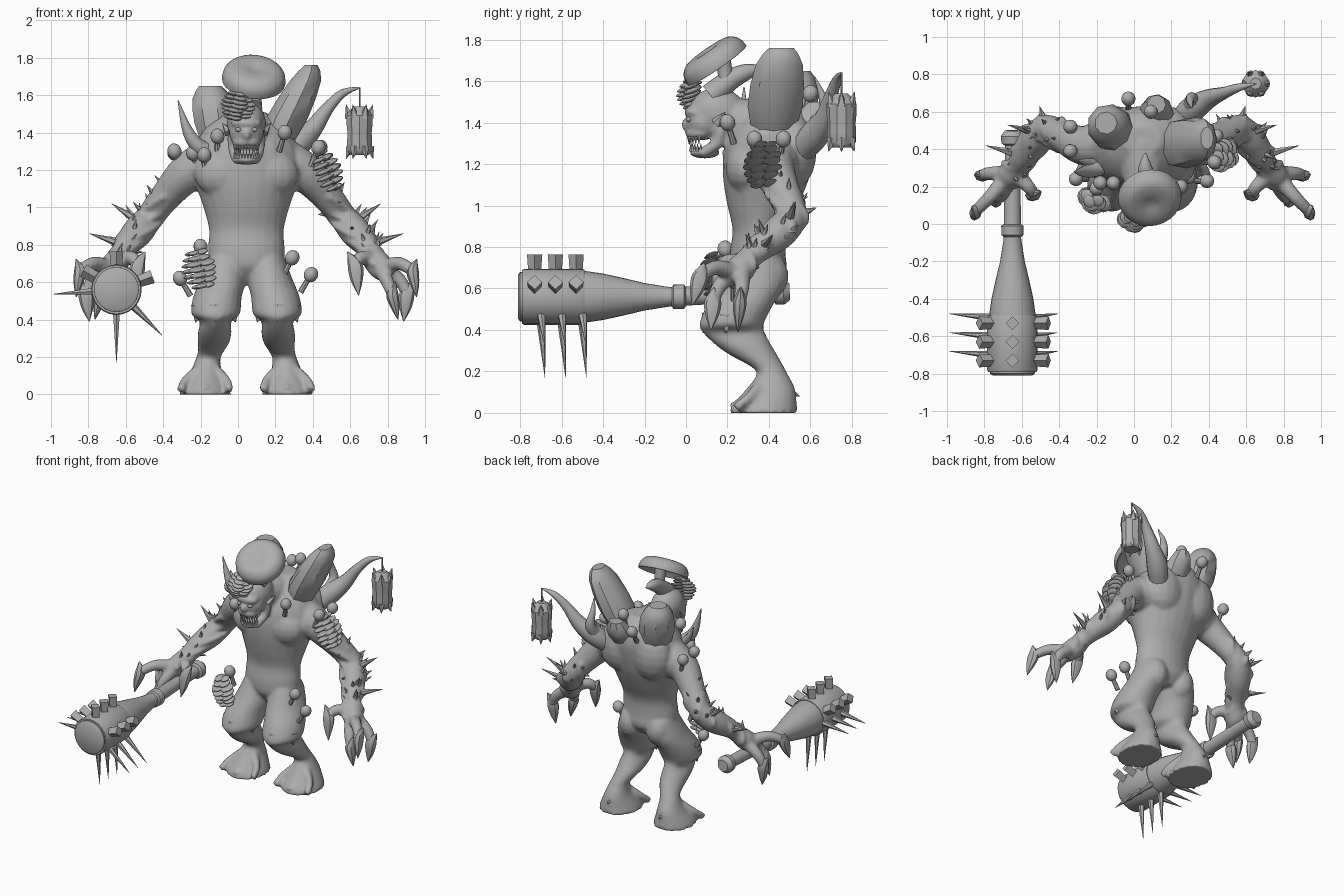
import bpy, bmesh, random
from math import sin, cos, pi, radians
from mathutils import Vector, Matrix, Euler

random.seed(4)
if "Cube" in bpy.data.objects:
    bpy.data.objects.remove(bpy.data.objects["Cube"])
MIDDLE = .045  # x of the body's mirror plane
clay = bpy.data.materials.new("clay_grey")
clay.use_nodes = True
clay.diffuse_color = (.42, .42, .42, 1)
clay.node_tree.nodes["Principled BSDF"].inputs["Base Color"].default_value = clay.diffuse_color

def smooth_path(points, steps):
    """Catmull-Rom resampling of points that carry their own radii."""
    rows = [Vector(p if len(p) == 5 else (*p, p[3])) for p in points]
    ends, result = [rows[0]] + rows + [rows[-1]], []
    for a, b, c, d in zip(ends, ends[1:], ends[2:], ends[3:]):
        for t in [i / steps for i in range(steps)]:
            result.append(b + (c - a) * (t / 2) + (a * 2 - b * 5 + c * 4 - d) * (t * t / 2)
                          + (b * 3 - a - c * 3 + d) * (t ** 3 / 2))
    return result + [rows[-1]]

def tube(bm, points, sides=16, steps=4, level=False):
    """Loft through (x, y, z, radius[, second radius]); level keeps rings horizontal."""
    rows = smooth_path(points, steps)
    centres = [Vector(r[:3]) for r in rows]
    run = centres[-1] - centres[0]
    axis = min(range(3), key=lambda i: abs(run[i]))
    reference = Vector([float(i == axis) for i in range(3)])
    rings = []
    for i, (row, centre) in enumerate(zip(rows, centres)):
        u, v = Vector((1, 0, 0)), Vector((0, 1, 0))
        if not level:
            tangent = centres[min(i + 1, len(rows) - 1)] - centres[max(i - 1, 0)]
            u = tangent.cross(reference).normalized()
            v = tangent.cross(u).normalized()
        angles = [k * 2 * pi / sides for k in range(sides)]
        rings.append([bm.verts.new(centre + u * row[3] * cos(a) + v * row[4] * sin(a)) for a in angles])
    for low, high in zip(rings, rings[1:]):
        for k in range(sides):
            bm.faces.new((low[k - 1], low[k], high[k], high[k - 1]))
    bm.faces.new(rings[0][::-1])
    bm.faces.new(rings[-1])

def ball(bm, place, size, turn=(0, 0, 0), detail=16):
    matrix = Matrix.LocRotScale(Vector(place), Euler(turn), Vector(size))
    bmesh.ops.create_uvsphere(bm, u_segments=detail, v_segments=detail // 2 + 1, radius=1, matrix=matrix)

def spike(bm, base, tip, radius, sides=6):
    tube(bm, [(*base, radius), (*tip, .001)], sides, 1)

def finish(name, bm, angle=40):
    bmesh.ops.recalc_face_normals(bm, faces=bm.faces)
    mesh = bpy.data.meshes.new(name)
    bm.to_mesh(mesh)
    mesh.materials.append(clay)
    mesh.shade_smooth()
    mesh.set_sharp_from_angle(angle=radians(angle))
    bpy.context.collection.objects.link(bpy.data.objects.new(name, mesh))

def sided(points, side):
    return [(MIDDLE + side * p[0], *p[1:]) for p in points]

# Body profiles, with x measured from the mirror plane
torso = [(0, .35, .61, .08, .08), (0, .35, .68, .19, .135), (0, .345, .77, .205, .135), (0, .355, .88, .20, .13),
         (0, .37, 1, .23, .17), (0, .385, 1.12, .27, .205), (0, .40, 1.24, .295, .22), (0, .42, 1.35, .265, .21),
         (0, .44, 1.44, .205, .16), (0, .45, 1.51, .10, .08)]
leg = [(.11, .35, .74, .09, .12), (.125, .32, .62, .12, .155), (.155, .26, .52, .13, .16), (.165, .22, .43, .13, .155),
       (.165, .23, .39, .085, .15), (.17, .275, .33, .09, .135), (.175, .325, .28, .085, .115),
       (.19, .385, .23, .07, .083), (.205, .415, .19, .066, .073), (.215, .41, .12, .085, .115),
       (.22, .38, .04, .125, .155), (.22, .375, 0, .14, .165)]
arm = [(.20, .42, 1.25, .12), (.32, .42, 1.18, .105), (.43, .47, 1.06, .083), (.515, .51, .95, .075), (.58, .45, .87, .083),
       (.64, .36, .80, .068), (.67, .31, .75, .058), (.71, .26, .69, .07), (.74, .22, .64, .05)]
# Each finger: knuckle, middle joint, claw root, claw tip
fingers = [[(.67, .26, .72), (.61, .20, .73), (.58, .16, .69), (.60, .13, .53)],
           [(.72, .22, .67), (.75, .16, .61), (.78, .13, .54), (.81, .12, .40)],
           [(.74, .23, .68), (.82, .14, .70), (.89, .07, .66), (.91, .03, .52)],
           [(.74, .27, .67), (.82, .27, .61), (.86, .26, .54), (.84, .25, .39)]]
# Larger barbs along the arm: base, tip, radius
barbs = [[(.52, .53, .95), (.55, .63, .99), .035], [(.65, .37, .80), (.84, .42, .86), .03],
         [(.57, .49, .92), (.72, .53, 1.02), .03], [(.41, .45, 1.08), (.49, .46, 1.17), .03], [(.09, .15, 1.40), (.13, .19, 1.45), .03]]
body, claws, thorns = bmesh.new(), bmesh.new(), bmesh.new()
tube(body, sided(torso, 1), 24, level=True)
tube(body, sided([(0, .42, 1.38, .14), (0, .30, 1.40, .12), (0, .19, 1.42, .09)], 1))
# Skull, face, brow, nose, upper lip and jaw
for place, size in (((.15, 1.45), (.105, .14, .12)), ((.09, 1.40), (.095, .09, .08)), ((.04, 1.45), (.085, .05, .03)),
                    ((.0, 1.39), (.022, .025, .03)), ((.07, 1.345), (.08, .075, .03)), ((.09, 1.255), (.07, .075, .028))):
    ball(body, (MIDDLE, *place), size)
for side in (-1, 1):
    tube(body, sided(leg, side), 20, level=True)
    tube(body, sided(arm, side))
    tube(body, sided([(.07, .17, 1.38, .035), (.065, .15, 1.30, .03), (.05, .07, 1.25, .025)], side))
    # Chest, buttock, shoulder and shoulder-blade masses
    for place, size in (((.12, .29, 1.18), (.16, .10, .13)), ((.11, .385, .66), (.095, .11, .12)),
                        ((.25, .42, 1.21), (.12, .125, .125)), ((.13, .52, 1.26), (.15, .11, .18))):
        ball(body, sided([place], side)[0], size)
    # Splayed toes joined by webbing, and a heel spur
    for toe, reach in ((.09, .24), (.22, .22), (.35, .24)):
        tube(body, sided([(.21, .39, .16, .04), (toe * .8 + .04, .31, .08, .025), (toe, reach, .024, .023)], side), 10)
    spike(claws, *sided([(.21, .48, .11), (.21, .55, .08)], side), .03)
    # Fingers, each ending in a broad leaf-shaped claw
    for knuckle, joint, root, tip in fingers:
        tube(body, sided([(*knuckle, .045), (*joint, .037), (*root, .032)], side), 10)
        back, point = Vector(root), Vector(tip)
        barb = back + (back - point) * .45 + Vector((.03 if root[0] > .7 else -.03, 0, 0))
        tube(claws, sided([(*barb, .003), (*back, .040, .032), (*back.lerp(point, .5), .032, .024), (*point, .002)], side), 8)
    # Vines twisting down the arm
    for phase in range(4):
        vine = [(row[0] + cos(phase * 1.6 + i * .4) * row[3], row[1] + sin(phase * 1.6 + i * .4) * row[3], row[2], .018)
                for i, row in enumerate(smooth_path(arm, 3)[6:-3])]
        tube(body, sided(vine, side), 8, 2)
    # Barbs, ears, scattered thorns and knee cuff points
    for base, tip, radius in barbs:
        spike(thorns, *sided([base, tip], side), radius)
    for row in smooth_path(arm, 5)[9:-6]:
        centre = Vector(row[:3])
        out = Vector((random.uniform(-1, 1), random.uniform(-.6, 1), random.uniform(-.3, 1))).normalized()
        tip = centre + out * (row[3] + random.uniform(.02, .06)) + Vector((0, 0, .02))
        spike(thorns, *sided([centre + out * row[3] * .8, tip], side), .018, 5)
    for x, y in [(cos(a), sin(a)) for a in (-pi / 2, -.2, pi + .2)]:
        spike(thorns, *sided([(.165 + .085 * x, .22 + .10 * y, .46), (.165 + .11 * x, .22 + .14 * y, .385)], side), .05, 8)
finish("body", body)
skin = bpy.data.objects["body"]
remesh = skin.modifiers.new("fuse", 'REMESH')
remesh.mode, remesh.voxel_size, remesh.use_smooth_shade = 'VOXEL', .012, True
relax = skin.modifiers.new("relax", 'SMOOTH')
relax.factor, relax.iterations = .5, 4
finish("claws", claws)
finish("thorns", thorns)
# Eyes and teeth
face = bmesh.new()
for side in (-1, 1):
    ball(face, (MIDDLE + side * .042, .015, 1.415), (.018, .016, .012), detail=12)
for a in [i * .25 for i in range(-5, 6)]:
    x, y = MIDDLE + .066 * sin(a), .085 - .07 * cos(a)
    spike(face, (x, y, 1.335), (x, y, 1.295), .011, 5)
    spike(face, (x, y + .008, 1.26), (x, y + .008, 1.30), .011, 5)
finish("eyes_and_teeth", face)
# Horns and the gnarled back branch that carries the lantern
horns = bmesh.new()
for path in ([(.07, .12, 1.53, .06), (.07, .22, 1.61, .05), (.06, .31, 1.65, .035), (.06, .38, 1.66, .004)],
             [(-.08, .36, 1.29, .06), (-.19, .30, 1.31, .045), (-.265, .28, 1.40, .03), (-.32, .28, 1.57, .003)],
             [(-.20, .32, 1.30, .03), (-.25, .33, 1.36, .022), (-.30, .34, 1.45, .003)],
             [(.22, .48, 1.17, .03), (.25, .55, 1.26, .06), (.32, .62, 1.34, .07), (.40, .67, 1.42, .052),
              (.48, .70, 1.53, .033), (.56, .73, 1.61, .022), (.65, .75, 1.64, .004)],
             [(.30, .60, 1.33, .05), (.31, .67, 1.42, .035), (.30, .66, 1.52, .02), (.31, .62, 1.62, .003)]):
    tube(horns, path, 12)
finish("horns", horns)
# Lantern
lantern = bmesh.new()
tube(lantern, [(.65, .75, z, r) for z, r in ((1.28, .05), (1.31, .07), (1.40, .068), (1.49, .073), (1.54, .03))], 10, 2)
tube(lantern, [(.65, .75, 1.53, .005), (.65, .75, 1.64, .005)], 6, 1)
for x, y in [(cos(k * pi / 3), sin(k * pi / 3)) for k in range(6)]:
    for z, lift in ((1.48, .07), (1.32, -.06)):
        spike(lantern, (.65 + x * .052, .75 + y * .052, z), (.65 + x * .072, .75 + y * .072, z + lift), .028, 5)
finish("lantern", lantern, 30)
# Rocks growing from the shoulders
rocks = bmesh.new()
for path in ([(.19, .42, 1.32, .09, .09), (.26, .43, 1.48, .115, .135), (.36, .45, 1.68, .085, .115), (.39, .46, 1.76, .035, .06)],
             [(-.10, .49, 1.32, .09), (-.12, .51, 1.45, .12), (-.14, .53, 1.58, .11), (-.15, .54, 1.65, .06)],
             [(.12, .54, 1.33, .09), (.12, .60, 1.42, .09), (.12, .64, 1.50, .05)]):
    tube(rocks, path, 9, 2, level=True)
finish("shoulder_rocks", rocks, 38)
# Large head mushroom: dished cap on a bent stem
cap = bmesh.new()
rim = [(.03, .04), (.12, .02), (.165, -.02), (.17, 0), (.16, .035), (.125, .065), (.07, .07), (.02, .06)]
tube(cap, [(0, 0, z, r) for r, z in rim], 24, 3, level=True)
cap.transform(Matrix.LocRotScale(Vector((.085, .14, 1.69)), Euler((.6, .12, 0)), Vector((1, 1, 1))))
tube(cap, [(.06, .13, 1.52, .045), (.08, .19, 1.60, .035), (.085, .17, 1.73, .04)], 12)
finish("head_mushroom", cap)
# Small mushrooms: cap position, then the stem's lean
buttons = bmesh.new()
for place, lean in (((-.34, .52, 1.29), (-.3, .2)), ((-.11, .22, 1.38), (0, -.3)), ((-.24, .30, 1.29), (-.2, -.3)),
                    ((-.18, .22, 1.28), (0, -.3)), ((.25, .20, 1.40), (.3, -.3)), ((.39, .23, .64), (.6, 0)),
                    ((.29, .25, .73), (.5, 0)), ((-.20, .19, .79), (-.2, -.2)), ((-.31, .24, .62), (-.6, 0)),
                    ((-.03, .67, 1.47), (0, .6)), ((.09, .60, 1.54), (0, .3)), ((-.34, .39, 1.30), (-.3, 0)),
                    ((.43, .33, 1.32), (.4, 0)), ((.44, .47, 1.32), (.4, .2))):
    lean, place = Vector((*lean, 1)).normalized(), Vector(place)
    tube(buttons, [(*(place - lean * .11), .016), (*place, .013)], 8, 1)
    ball(buttons, place, (.038, .038, .042), lean.to_track_quat('Z', 'Y').to_euler(), 14)
finish("small_mushrooms", buttons)
# Shelf fungus: leaning stacks of lobed plates
fungus = bmesh.new()
for place, facing, lean, height, reach in (((0, .05, 1.54), -1.6, .15, .13, .062), ((.46, .38, 1.19), -.5, -.42, .20, .066),
                                           ((-.20, .15, .67), -2, -.2, .18, .064)):
    for level in [i / 6 - .5 for i in range(7)]:
        size = reach * (.7 + .35 * cos(level * pi))
        for fan in (-1, 0, 1):
            a = facing + fan * 1.1 + random.uniform(-.2, .2)
            spot = Vector((cos(a) * size * .8, sin(a) * size * .8, level * height))
            spot.rotate(Euler((0, lean, 0)))
            ball(fungus, Vector(place) + spot, (size * .75, size * .75, .011), (.25 + .1 * fan, lean, 0), 12)
finish("shelf_fungus", fungus)
# Club: lathed shaft, collar and iron sleeve, then blocks and long spikes
club = bmesh.new()
HUB = Vector((-.65, 0, .56))
for profile in ([(-.81, .105), (-.80, .12), (-.49, .125), (-.40, .112), (-.30, .09), (-.20, .066), (-.08, .047),
                 (.42, .04), (.43, .058), (.47, .062), (.50, .04)],
                [(-.07, .045), (-.06, .058), (-.01, .06), (0, .045)], [(-.79, .13), (-.78, .135), (-.50, .135), (-.49, .13)]):
    tube(club, [(HUB.x, y, HUB.z + max(y, 0) * .05, r) for y, r in profile], 24, 1)
for y in (-.73, -.63, -.53):
    for angle, reach in ((20, 0), (90, 0), (150, 0), (184, .34), (270, .39), (315, .345)):
        out, at = Vector((cos(radians(angle)), 0, sin(radians(angle)))), HUB + Vector((0, y, 0))
        if reach:
            spike(club, at + out * .11 + Vector((0, .03, 0)), at + out * reach + Vector((0, .05, 0)), .022)
        else:
            tube(club, [(*(at + out * .11), .03), (*(at + out * .205), .037)], 4, 1)
finish("spiked_club", club, 35)
